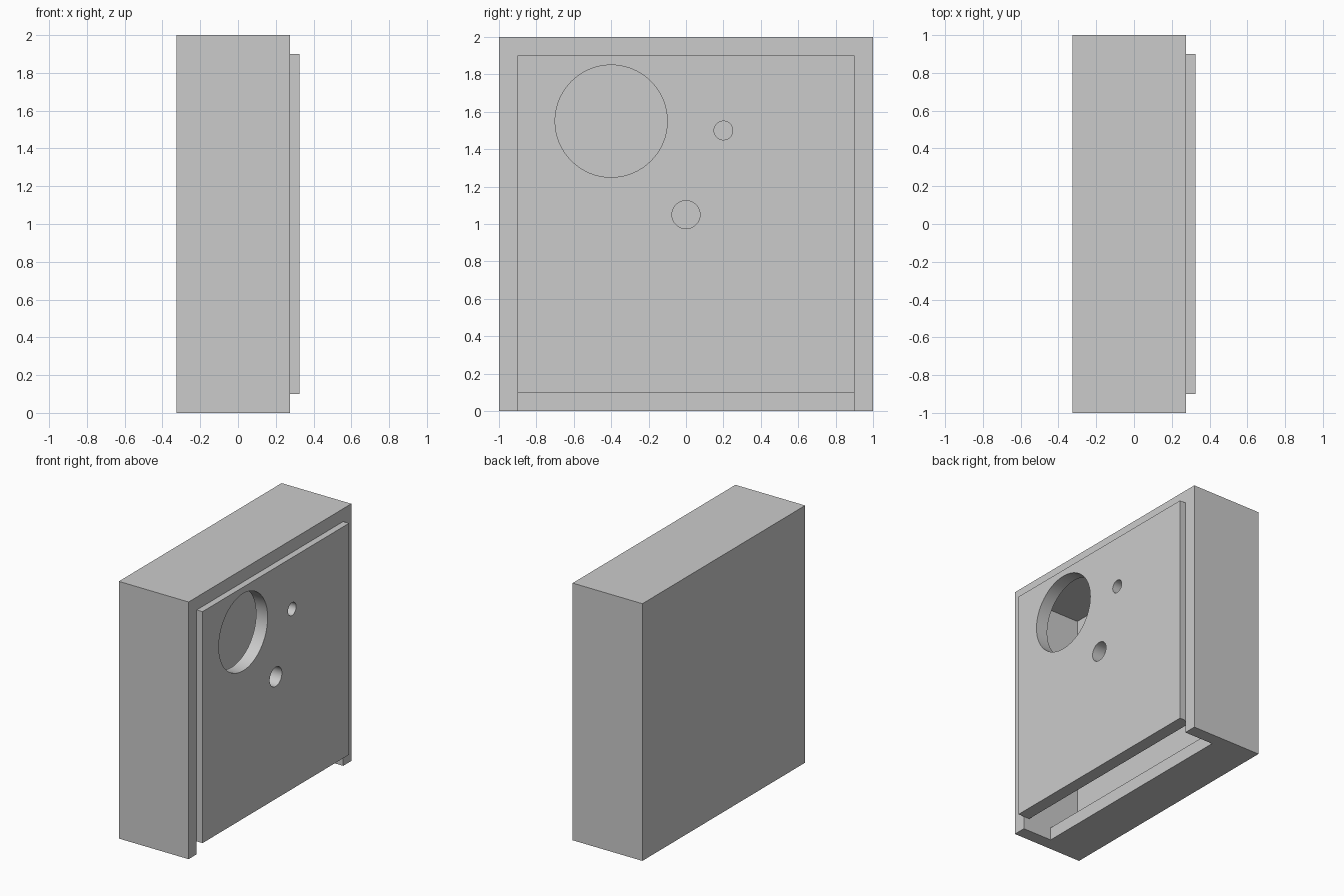
import bpy
import bmesh
from math import cos, sin, tau, radians
from mathutils import Vector

cube = bpy.data.objects.get("Cube")
if cube:
    bpy.data.objects.remove(cube, do_unlink=True)

GREY = (0.6, 0.6, 0.6, 1.0)
material = bpy.data.materials.new("light_grey")
material.use_nodes = True
material.diffuse_color = GREY
material.node_tree.nodes["Principled BSDF"].inputs["Base Color"].default_value = GREY


def prism(name, profile, depth):
    """Extrude a closed loop of 3D points along a vector."""
    bm = bmesh.new()
    face = bm.faces.new([bm.verts.new(p) for p in profile])
    extruded = bmesh.ops.extrude_face_region(bm, geom=[face])["geom"]
    moved = [v for v in extruded if isinstance(v, bmesh.types.BMVert)]
    bmesh.ops.translate(bm, verts=moved, vec=Vector(depth))
    bmesh.ops.recalc_face_normals(bm, faces=bm.faces)
    mesh = bpy.data.meshes.new(name)
    bm.to_mesh(mesh)
    bm.free()
    mesh.materials.append(material)
    obj = bpy.data.objects.new(name, mesh)
    bpy.context.collection.objects.link(obj)
    return obj


def box(name, x0, x1, half_y, z0, z1):
    profile = [(x0, -half_y, z0), (x1, -half_y, z0), (x1, -half_y, z1), (x0, -half_y, z1)]
    return prism(name, profile, (0, 2 * half_y, 0))


def cut(target, cutter):
    """Subtract the cutter, apply the modifier and drop the cutter."""
    cutter.hide_render = True
    mod = target.modifiers.new("cut", "BOOLEAN")
    mod.operation = "DIFFERENCE"
    mod.solver = "EXACT"
    mod.object = cutter
    bpy.ops.object.select_all(action="DESELECT")
    bpy.context.view_layer.objects.active = target
    target.select_set(True)
    bpy.ops.object.modifier_apply(modifier=mod.name)
    bpy.data.objects.remove(cutter, do_unlink=True)


WALL = 0.1
BACK, RIM, FRONT = -0.325, 0.275, 0.325
INNER = 1 - WALL

# Housing: open-fronted box, with a notch through the front half of the floor
housing = box("housing", BACK, RIM, 1, 0, 2)
outline = [(BACK + WALL, WALL), (RIM - 0.25, WALL), (RIM - 0.25, -WALL),
           (0.5, -WALL), (0.5, 2 - WALL), (BACK + WALL, 2 - WALL)]
cut(housing, prism("cavity_cutter", [(x, -INNER, z) for x, z in outline], (0, 2 * INNER, 0)))

# Face panel: plate set into the opening, with three round holes
panel = box("face_panel", FRONT - WALL, FRONT, INNER, WALL, 2 - WALL)
for y, z, radius in [(-0.4, 1.55, 0.3), (0.2, 1.5, 0.05), (0, 1.05, 0.075)]:
    ring = [(0.1, y + radius * cos(tau * i / 64), z + radius * sin(tau * i / 64))
            for i in range(64)]
    cut(panel, prism("hole_cutter", ring, (0.4, 0, 0)))

# Smooth bores, sharp edges elsewhere
bpy.ops.object.select_all(action="DESELECT")
panel.select_set(True)
bpy.context.view_layer.objects.active = panel
bpy.ops.object.shade_smooth_by_angle(angle=radians(30))
